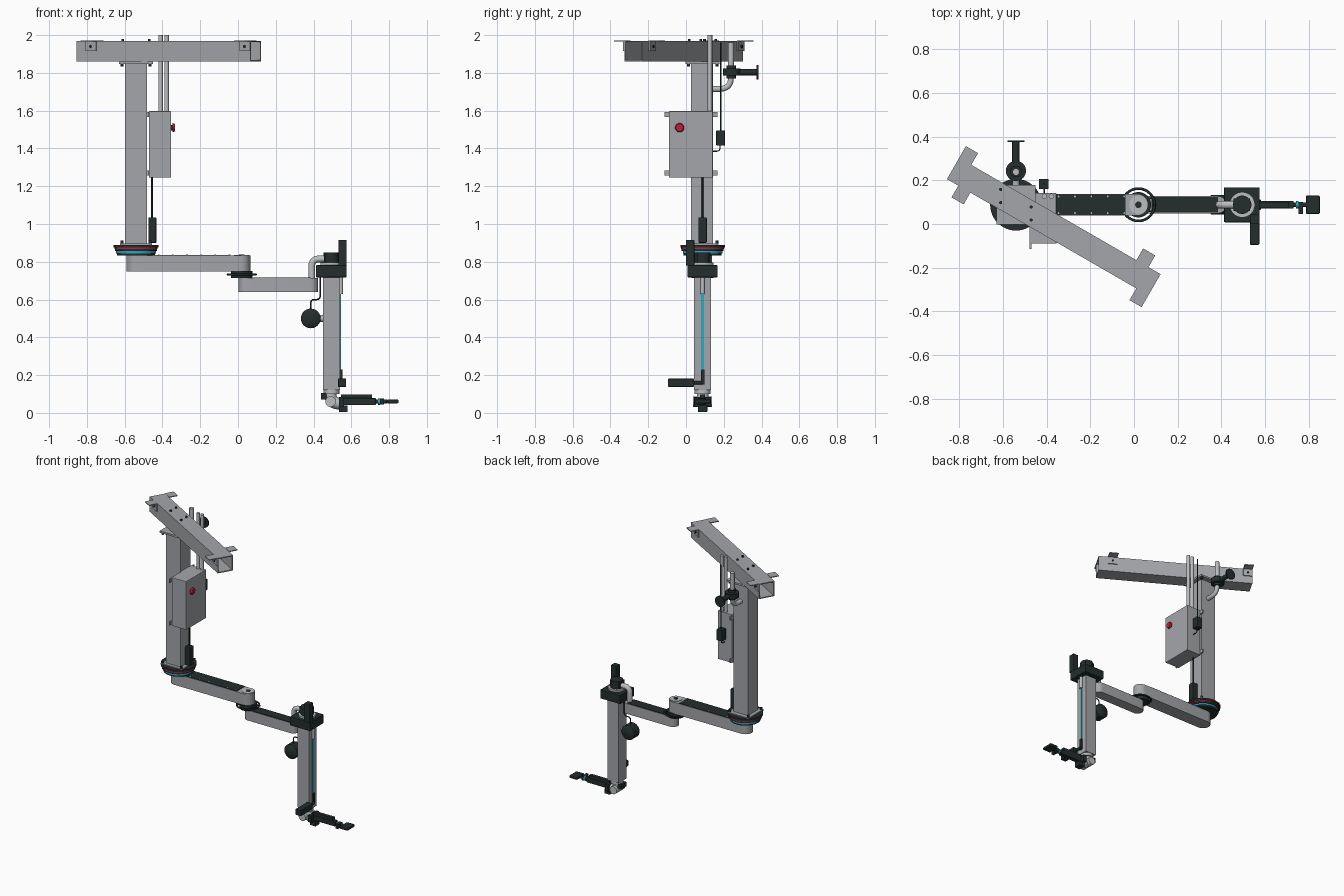
import bpy, bmesh, math
from mathutils import Vector, Matrix

if "Cube" in bpy.data.objects:
    bpy.data.objects.remove(bpy.data.objects["Cube"])


def material(name, rgb):
    m = bpy.data.materials.new(name)
    m.use_nodes = True
    m.diffuse_color = (*rgb, 1)
    m.node_tree.nodes["Principled BSDF"].inputs["Base Color"].default_value = (*rgb, 1)
    return m


GREY = material("painted grey", (0.37, 0.38, 0.40))
PALE = material("pale metal", (0.50, 0.51, 0.52))
BLACK = material("black green", (0.017, 0.027, 0.026))
TEAL = material("teal", (0.02, 0.40, 0.55))
RED = material("red", (0.55, 0.012, 0.035))


def finish(name, bm, mat, matrix=None, smooth=False):
    if matrix:
        bm.transform(matrix)
    bmesh.ops.recalc_face_normals(bm, faces=bm.faces)
    me = bpy.data.meshes.new(name)
    bm.to_mesh(me)
    bm.free()
    me.materials.append(mat)
    ob = bpy.data.objects.new(name, me)
    bpy.context.collection.objects.link(ob)
    if smooth:
        bpy.ops.object.select_all(action="DESELECT")
        bpy.context.view_layer.objects.active = ob
        ob.select_set(True)
        bpy.ops.object.shade_smooth_by_angle(angle=math.radians(35))
    return ob


def box(name, xs, ys, zs, mat, matrix=None, bevel=0):
    bm = bmesh.new()
    bmesh.ops.create_cube(bm, size=1)
    for v in bm.verts:
        v.co = [(a + b) / 2 + c * (b - a) for (a, b), c in zip((xs, ys, zs), v.co)]
    ob = finish(name, bm, mat, matrix)
    if bevel:
        mod = ob.modifiers.new("soft edges", "BEVEL")
        mod.width, mod.segments = bevel, 2
    return ob


def rod(name, start, end, r, mat, r2=None, sides=32):
    """Cylinder or cone between two points."""
    a, b = Vector(start), Vector(end)
    bm = bmesh.new()
    bmesh.ops.create_cone(bm, cap_ends=True, segments=sides, radius1=r,
                          radius2=r if r2 is None else r2, depth=(b - a).length)
    turn = (b - a).to_track_quat("Z", "Y").to_matrix().to_4x4()
    return finish(name, bm, mat, Matrix.Translation((a + b) / 2) @ turn, True)


def disc(name, x, y, z0, z1, r, mat):
    return rod(name, (x, y, z0), (x, y, z1), r, mat, sides=48)


def pipe(name, points, r, mat, bend=0.03):
    """Round pipe along a path with rounded corners."""
    pts = [Vector(p) for p in points]
    path = [pts[0]]
    for a, b, c in zip(pts, pts[1:], pts[2:]):
        p, q = b + (a - b).normalized() * bend, b + (c - b).normalized() * bend
        path += [p.lerp(b, t / 6).lerp(b.lerp(q, t / 6), t / 6) for t in range(7)]
    path.append(pts[-1])
    cu = bpy.data.curves.new(name, "CURVE")
    cu.dimensions, cu.bevel_depth, cu.bevel_resolution = "3D", r, 3
    cu.use_fill_caps = True
    sp = cu.splines.new("POLY")
    sp.points.add(len(path) - 1)
    for s, p in zip(sp.points, path):
        s.co = (*p, 1)
    cu.materials.append(mat)
    ob = bpy.data.objects.new(name, cu)
    bpy.context.collection.objects.link(ob)
    bpy.ops.object.select_all(action="DESELECT")
    bpy.context.view_layer.objects.active = ob
    ob.select_set(True)
    bpy.ops.object.convert(target="MESH")


def link(name, x0, x1, y, r, z0, z1, mat):
    """Flat arm with rounded ends, centred on two pivots."""
    bm = bmesh.new()
    ring = []
    for cx, start in ((x1, -90), (x0, 90)):
        for i in range(17):
            a = math.radians(start + i * 180 / 16)
            ring.append(bm.verts.new((cx + r * math.cos(a), y + r * math.sin(a), z0)))
    face = bm.faces.new(ring)
    top = bmesh.ops.extrude_face_region(bm, geom=[face])["geom"]
    bmesh.ops.translate(bm, vec=(0, 0, z1 - z0),
                        verts=[v for v in top if isinstance(v, bmesh.types.BMVert)])
    return finish(name, bm, mat, smooth=True)


Y = 0.088          # common centre line of the arms
CX = -0.54         # main column axis
EX = 0.02          # elbow axis
LX = 0.495         # lift column axis

# Ceiling beam: open square tube turned in plan, with four hanging brackets
beam = Matrix.Translation((-0.367, -0.012, 0)) @ Matrix.Rotation(math.radians(-30), 4, "Z")
L, W, T = 0.532, 0.056, 0.007
for s, side in ((-1, "front"), (1, "back")):
    box(f"beam_{side}_wall", (-L, L), sorted((s * W, s * (W - T))), (1.86, 1.97), GREY, beam)
box("beam_top_wall", (-L, L), (-W, W), (1.963, 1.97), GREY, beam)
box("beam_bottom_wall", (-L, L), (-W, W), (1.86, 1.867), GREY, beam)
for u, s in ((-0.5, 1), (-0.44, -1), (0.436, 1), (0.5, -1)):
    us = (u - 0.032, u + 0.032)
    box("bracket_flange", us, sorted((s * W, s * 0.118)), (1.966, 1.972), GREY, beam)
    box("bracket_web", us, sorted((s * W, s * (W + T))), (1.915, 1.97), GREY, beam)
    rod("bracket_bolt", beam @ Vector((u, s * W, 1.94)),
        beam @ Vector((u, s * (W + 0.014), 1.94)), 0.007, BLACK, sides=6)

# Main column with end plates and bolts
box("main_column", (CX - 0.059, CX + 0.059), (Y - 0.062, Y + 0.055), (0.89, 1.86), GREY)
box("top_plate", (CX - 0.09, CX + 0.09), (Y - 0.09, Y + 0.09), (1.847, 1.86), GREY)
box("base_plate", (CX - 0.085, CX + 0.085), (Y - 0.085, Y + 0.085), (0.885, 0.897), GREY)
for i in (-1, 1):
    for j in (-1, 1):
        for z in (0.904, 1.841):
            disc("plate_bolt", CX + i * 0.075, Y + j * 0.075, z - 0.008, z + 0.008, 0.008, BLACK)
        disc("beam_bolt", CX + i * 0.07, Y - i * 0.04 + j * 0.03, 1.968, 1.98, 0.007, BLACK)

# Shoulder turntable rings
for name, z0, z1, r, mat in (("upper", 0.876, 0.89, 0.118, BLACK), ("red", 0.868, 0.876, 0.114, RED),
                             ("middle", 0.857, 0.868, 0.111, BLACK), ("teal", 0.845, 0.857, 0.105, TEAL),
                             ("lower", 0.834, 0.845, 0.1, BLACK)):
    disc(f"shoulder_{name}_ring", CX, Y, z0, z1, r, mat)

# Upper arm, elbow and forearm
link("upper_arm", CX, EX - 0.005, Y, 0.05, 0.748, 0.832, GREY)
box("upper_arm_cover", (-0.46, -0.04), (Y - 0.047, Y + 0.047), (0.83, 0.836), BLACK)
disc("elbow_cap", EX, Y, 0.83, 0.836, 0.042, PALE)
disc("elbow_screw", EX, Y, 0.834, 0.839, 0.015, BLACK)
disc("elbow_bearing", EX, Y, 0.713, 0.75, 0.058, BLACK)
ring = [(EX + 0.074 * math.cos(a), Y + 0.074 * math.sin(a), 0.733)
        for a in (i * math.tau / 48 for i in range(49))]
pipe("elbow_guard_ring", ring, 0.006, BLACK, 0.001)
for s in (-1, 1):
    box("guard_spoke", (EX - 0.074, EX + 0.074), (Y + s * 0.03 - 0.004, Y + s * 0.03 + 0.004),
        (0.728, 0.738), BLACK)
link("forearm", EX + 0.022, 0.385, Y, 0.039, 0.64, 0.714, GREY)
box("forearm_cover", (0.08, 0.385), (Y - 0.036, Y + 0.036), (0.712, 0.718), BLACK)
for x in [-0.42 + i * 0.075 for i in range(6)]:
    for s in (-1, 1):
        disc("cover_screw", x, Y + s * 0.038, 0.835, 0.838, 0.004, PALE)
pipe("wire_elbow", [(0.39, Y, 0.71), (0.39, Y, 0.815), (0.47, Y, 0.815)], 0.018, PALE, 0.04)

# Lift column with head block, motor and belt
box("lift_column", (LX - 0.044, LX + 0.045), (Y - 0.045, Y + 0.045), (0.12, 0.73), GREY)
box("lift_belt", (0.538, 0.545), (Y - 0.008, Y + 0.006), (0.22, 0.63), TEAL)
box("belt_clamp", (0.538, 0.552), (Y - 0.009, Y + 0.009), (0.15, 0.23), BLACK)
rod("belt_guide", (0.545, Y, 0.63), (0.545, Y, 0.725), 0.011, PALE)
box("head_block", (0.412, 0.575), (0.008, 0.168), (0.718, 0.782), BLACK, bevel=0.004)
disc("head_collar", LX, Y, 0.78, 0.795, 0.058, PALE)
disc("head_hub", LX, Y, 0.79, 0.85, 0.042, BLACK)
box("head_connector", (0.455, 0.53), (Y - 0.028, Y + 0.028), (0.8, 0.846), BLACK)
box("lift_motor", (0.532, 0.575), (0.0, 0.044), (0.78, 0.915), BLACK, bevel=0.003)
box("wrist_motor", (0.53, 0.573), (-0.095, 0.042), (0.138, 0.181), BLACK, bevel=0.003)
rod("wrist_motor_shaft", (0.55, 0.04, 0.16), (0.55, Y, 0.16), 0.01, BLACK)

# Hanging cable reel
rod("cable_reel", (0.385, Y - 0.03, 0.5), (0.385, Y + 0.03, 0.5), 0.052, BLACK, sides=48)
for s in (-1, 1):
    rod("reel_dome", (0.385, Y + s * 0.03, 0.5), (0.385, Y + s * 0.045, 0.5), 0.052, BLACK, 0.03, 48)
rod("reel_mount", (0.43, Y, 0.5), (0.455, Y, 0.5), 0.018, PALE)
pipe("reel_cable", [(0.385, Y, 0.54), (0.385, Y, 0.6), (0.435, Y, 0.6), (0.435, Y, 0.72)], 0.004, BLACK, 0.02)

# Wrist and gripper
disc("wrist_flange", LX, Y, 0.1, 0.122, 0.042, PALE)
pipe("wrist_elbow", [(0.49, Y, 0.11), (0.49, Y, 0.05), (0.55, Y, 0.05)], 0.032, PALE, 0.045)
rod("wrist_pivot", (0.49, Y - 0.05, 0.06), (0.49, Y + 0.05, 0.06), 0.028, PALE)
box("wrist_sensor", (0.44, 0.468), (Y - 0.03, Y + 0.03), (0.072, 0.105), BLACK)
box("wrist_foot", (0.535, 0.58), (Y - 0.025, Y + 0.025), (0.005, 0.04), BLACK, bevel=0.003)
box("gripper_base", (0.535, 0.56), (Y - 0.045, Y + 0.045), (0.035, 0.085), BLACK)
box("gripper_body", (0.54, 0.73), (Y - 0.017, Y + 0.017), (0.042, 0.078), BLACK, bevel=0.003)
box("gripper_rail", (0.545, 0.71), (Y - 0.013, Y + 0.013), (0.076, 0.098), BLACK)
rod("gripper_neck", (0.725, Y, 0.06), (0.79, Y, 0.06), 0.011, BLACK)
rod("gripper_collar", (0.742, Y, 0.06), (0.752, Y, 0.06), 0.017, TEAL)
box("gripper_valve", (0.752, 0.772), (0.045, 0.1), (0.045, 0.075), BLACK)
box("gripper_jaw", (0.787, 0.85), (Y - 0.042, Y + 0.042), (0.051, 0.07), BLACK, bevel=0.005)

# Control cabinet with emergency button, mounting tabs and conduits
box("control_cabinet", (-0.472, -0.355), (-0.09, 0.142), (1.245, 1.597), GREY, bevel=0.003)
rod("button_stem", (-0.356, -0.034, 1.51), (-0.345, -0.034, 1.51), 0.014, BLACK)
rod("emergency_button", (-0.346, -0.034, 1.51), (-0.334, -0.034, 1.51), 0.024, RED, 0.02)
for z in (1.27, 1.58):
    box("cabinet_tab", (-0.477, -0.468), (-0.115, 0.168), (z - 0.013, z + 0.013), GREY)
    box("cabinet_standoff", (-0.49, -0.47), (0.04, 0.12), (z - 0.013, z + 0.013), GREY)
for x in (-0.41, -0.378):
    disc("conduit", x, 0.127, 1.59, 2.0, 0.012, PALE)
pipe("drop_cable", [(-0.455, Y, 1.25), (-0.455, Y, 1.02)], 0.005, BLACK)
box("drop_connector", (-0.474, -0.432), (Y - 0.022, Y + 0.022), (0.9, 1.035), BLACK, bevel=0.005)

# Rear junction box and its cable
box("junction_box", (-0.435, -0.39), (0.16, 0.206), (1.415, 1.495), BLACK, bevel=0.003)
pipe("junction_cable", [(-0.41, 0.184, 1.49), (-0.41, 0.184, 1.96)], 0.004, BLACK)
pipe("junction_loop", [(-0.41, 0.18, 1.42), (-0.41, 0.18, 1.385), (-0.41, 0.14, 1.385)], 0.003, BLACK, 0.02)

# Rear bent pipe with clamp valve and handwheel
pipe("rear_pipe", [(CX, 0.135, 1.715), (CX, 0.238, 1.715), (CX, 0.238, 1.96)], 0.016, PALE, 0.06)
disc("valve_body", CX, 0.243, 1.785, 1.822, 0.046, BLACK)
disc("valve_neck", CX, 0.24, 1.77, 1.84, 0.026, BLACK)
rod("valve_stem", (CX, 0.28, 1.803), (CX, 0.378, 1.803), 0.017, BLACK)
rod("valve_handwheel", (CX, 0.374, 1.803), (CX, 0.383, 1.803), 0.039, BLACK)
